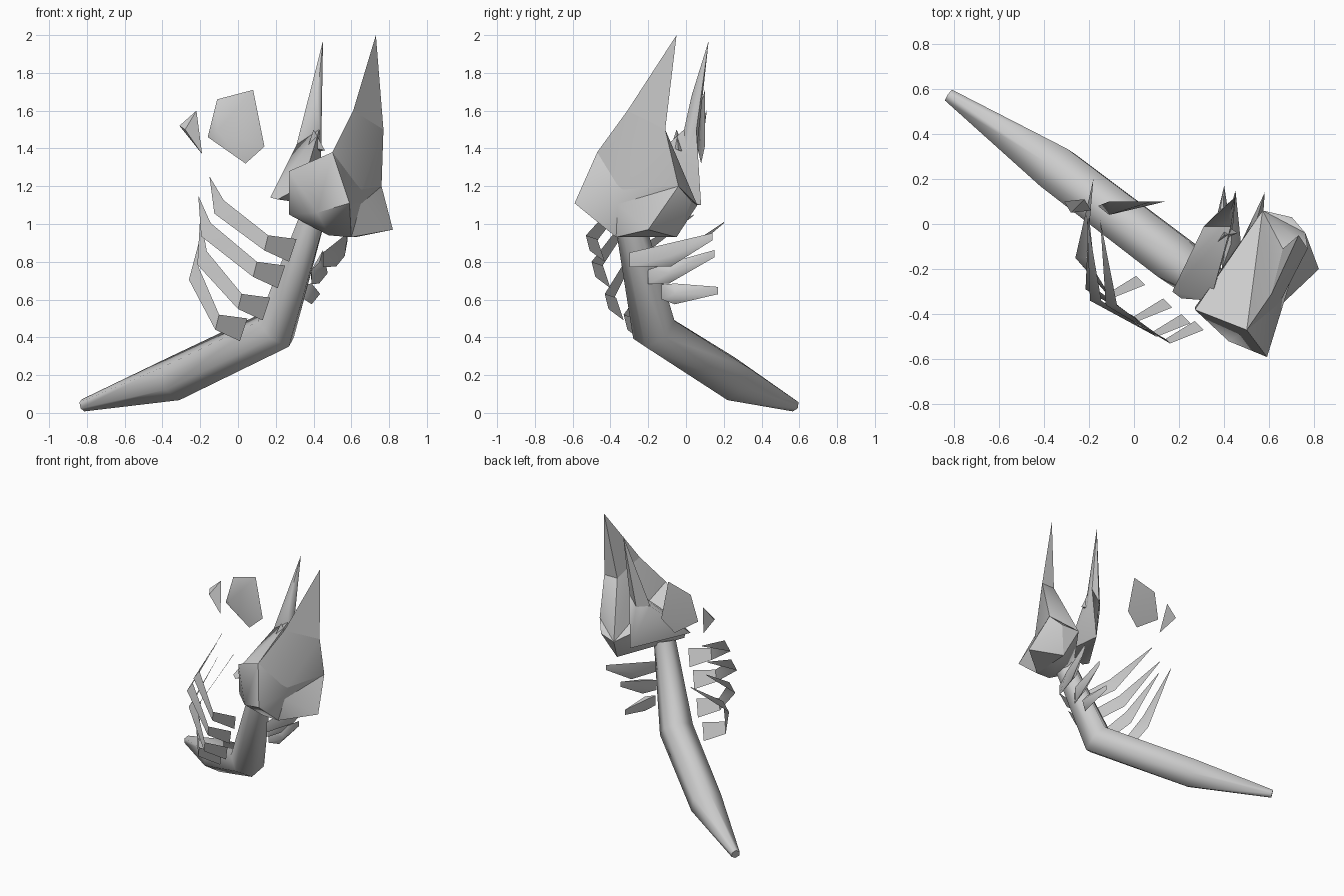
import bpy, bmesh
from mathutils import Vector
from math import cos, sin, pi, radians

if "Cube" in bpy.data.objects:
    bpy.data.objects.remove(bpy.data.objects["Cube"])


def finish(name, bm, angle=50):
    bmesh.ops.recalc_face_normals(bm, faces=bm.faces)
    me = bpy.data.meshes.new(name)
    bm.to_mesh(me)
    bm.free()
    ob = bpy.data.objects.new(name, me)
    bpy.context.collection.objects.link(ob)
    bpy.ops.object.select_all(action='DESELECT')
    ob.select_set(True)
    bpy.context.view_layer.objects.active = ob
    bpy.ops.object.shade_smooth_by_angle(angle=radians(angle))
    return ob


def hulls(name, *groups):
    """One object out of several convex chunks."""
    bm = bmesh.new()
    for pts in groups:
        vs = [bm.verts.new(p) for p in pts]
        r = bmesh.ops.convex_hull(bm, input=vs)
        junk = {v for v in r['geom_interior'] + r['geom_unused'] if isinstance(v, bmesh.types.BMVert)}
        bmesh.ops.delete(bm, geom=list(junk), context='VERTS')
    return finish(name, bm)


def tube(name, path, sides=6):
    """Sweep a polygon along (point, radius) stations."""
    bm = bmesh.new()
    pts = [Vector(p) for p, r in path]
    rings = []
    for i, (p, r) in enumerate(path):
        t = (pts[min(i + 1, len(pts) - 1)] - pts[max(i - 1, 0)]).normalized()
        u = t.cross(Vector((0.55, 0.83, 0))).normalized()
        w = t.cross(u)
        rings.append([bm.verts.new(pts[i] + r * (cos(a) * u + sin(a) * w))
                      for a in (2 * pi * k / sides for k in range(sides))])
    for a, b in zip(rings, rings[1:]):
        for k in range(sides):
            bm.faces.new((a[k], a[k - 1], b[k - 1], b[k]))
    bm.faces.new(rings[0])
    bm.faces.new(rings[-1])
    return finish(name, bm, 75)


def ribbon(name, pairs):
    """Flat blade from pairs of upper and lower edge points."""
    bm = bmesh.new()
    vs = [[bm.verts.new(p) for p in pr] for pr in pairs]
    for a, b in zip(vs, vs[1:]):
        bm.faces.new((a[0], a[1], b[1], b[0]))
    return finish(name, bm)


# spine and tail
tube("spine_tail", [((-0.82, 0.57, 0.04), 0.033), ((-0.34, 0.24, 0.18), 0.118),
                    ((0.2, -0.17, 0.44), 0.122), ((0.39, -0.30, 1.02), 0.078)])

# skull: face, tall ear, ear root and cheek spike
tip, ear_out = (0.73, -0.05, 2.0), (0.77, -0.11, 1.5)
ear_front, ear_in = (0.61, -0.31, 1.6), (0.66, -0.11, 1.5)
brow, nose = (0.50, -0.47, 1.38), (0.59, -0.59, 1.11)
back_out, back_in = (0.76, -0.04, 1.2), (0.57, 0.06, 1.1)
chin, base = (0.48, -0.38, 0.94), (0.62, -0.05, 0.93)
back_low, jaw, hollow = (0.7, 0.03, 1.12), (0.6, -0.37, 0.93), (0.63, -0.38, 1.12)
hulls("skull",
      [tip, ear_out, ear_front, ear_in],
      [ear_out, ear_front, ear_in, brow, back_out, back_in, hollow],
      [brow, nose, back_out, back_in, chin, base, back_low, jaw,
       (0.27, -0.38, 1.28), (0.27, -0.37, 1.05), (0.42, -0.52, 1.06)],
      [(0.82, -0.2, 0.97), back_out, back_low, base, jaw, hollow])

# broken far ear with a small spur
far_mid = [(0.31, -0.01, 1.42), (0.43, -0.01, 1.5), (0.44, 0.055, 1.5), (0.44, 0.0, 1.37), (0.38, 0.06, 1.42)]
hulls("far_ear",
      [(0.45, 0.12, 1.97), (0.42, 0.03, 1.68)] + far_mid,
      far_mid + [(0.17, -0.3, 1.14), (0.21, -0.33, 1.13), (0.34, -0.34, 1.2), (0.42, 0.08, 1.1)],
      [(0.40, -0.05, 1.5), (0.37, -0.08, 1.41), (0.46, -0.04, 1.39), (0.40, 0.0, 1.38)])

# floating skull shards
hulls("large_shard", [(-0.11, 0.10, 1.66), (0.08, 0.10, 1.71), (0.14, 0.10, 1.41),
                      (0.04, 0.08, 1.32), (-0.16, 0.08, 1.46), (-0.11, 0.04, 1.49)])
hulls("small_shard", [(-0.31, 0.10, 1.52), (-0.22, 0.11, 1.60), (-0.19, 0.06, 1.37), (-0.28, 0.05, 1.5)])

# left ribs: same inner end shifted down the spine, own corner and tip
left = [((0, 0, 0), (-0.10, -0.36, 1.09), (-0.15, 0.02, 1.25)),
        ((-0.06, 0.03, -0.14), (-0.17, -0.34, 0.97), (-0.21, 0.04, 1.15)),
        ((-0.14, 0.10, -0.31), (-0.19, -0.29, 0.82), (-0.20, 0.04, 1.05)),
        ((-0.26, 0.20, -0.42), (-0.235, -0.15, 0.74), (-0.18, 0.20, 1.01))]
for i, (off, corner, end) in enumerate(left):
    o, c, e = Vector(off), Vector(corner), Vector(end)
    half = Vector((0.025, 0, 0.035))
    ribbon(f"left_rib_{i + 1}", [
        (Vector((0.31, -0.47, 0.92)) + o, Vector((0.27, -0.43, 0.80)) + o),
        (Vector((0.16, -0.53, 0.94)) + o, Vector((0.14, -0.51, 0.86)) + o),
        (c + half, c - half),
        (e, e - Vector((0, 0, 0.006)))])

# right ribs: short pointed wedges
right = [((0.45, -0.30, 0.81), (0.52, -0.08, 0.83), (0.58, 0.14, 0.93)),
         ((0.39, -0.20, 0.72), (0.43, -0.09, 0.74), (0.45, 0.15, 0.84)),
         ((0.35, -0.13, 0.64), (0.39, -0.06, 0.63), (0.40, 0.17, 0.645))]
for i, (a, m, t) in enumerate(right):
    a, m, t = Vector(a), Vector(m), Vector(t)
    up, side = Vector((0, 0, 0.055)), Vector((0.045, 0, 0))
    hulls(f"right_rib_{i + 1}", [a + up * 0.7, a - up * 0.7, m + up, m - up, m + side, m - side,
                                 t + up * 0.4, t - up * 0.3])
